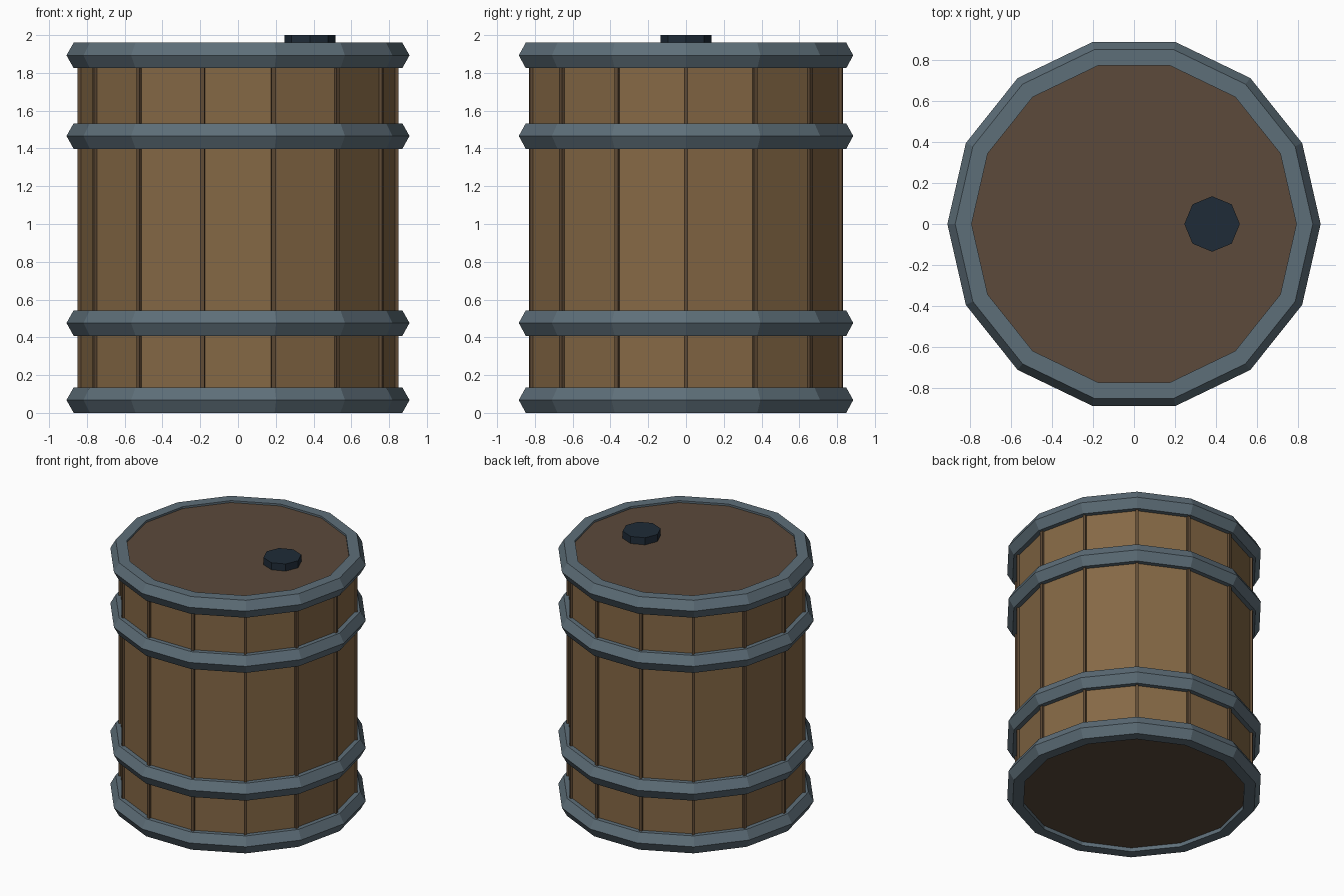
import bpy, bmesh
from math import sin, cos, pi

if "Cube" in bpy.data.objects:
    bpy.data.objects.remove(bpy.data.objects["Cube"])

SIDES = 14


def material(name, rgb):
    m = bpy.data.materials.new(name)
    m.diffuse_color = [(c / 255) ** 2.2 for c in rgb] + [1]
    m.use_nodes = True
    m.node_tree.nodes["Principled BSDF"].inputs["Base Color"].default_value = m.diffuse_color
    return m


wood = material("stave_wood", (132, 104, 71))
seam = material("seam_wood", (96, 76, 56))
lid_wood = material("lid_wood", (92, 75, 61))
iron = material("hoop_iron", (94, 110, 120))
dark = material("bung_iron", (36, 47, 58))


def finish(name, bm, mat):
    bmesh.ops.recalc_face_normals(bm, faces=bm.faces)
    me = bpy.data.meshes.new(name)
    bm.to_mesh(me)
    bm.free()
    me.materials.append(mat)
    ob = bpy.data.objects.new(name, me)
    bpy.context.collection.objects.link(ob)
    return ob


def ring(bm, r, z, n, cx=0):
    return [bm.verts.new((cx + r * cos(2 * pi * i / n), r * sin(2 * pi * i / n), z))
            for i in range(n)]


def bridge(bm, a, b):
    n = len(a)
    for i in range(n):
        j = (i + 1) % n
        bm.faces.new((a[i], a[j], b[j], b[i]))


def prism(name, r, z0, z1, mat, n=SIDES, cx=0):
    bm = bmesh.new()
    a, b = ring(bm, r, z0, n, cx), ring(bm, r, z1, n, cx)
    bridge(bm, a, b)
    bm.faces.new(a)
    bm.faces.new(b)
    return finish(name, bm, mat)


def hoop(name, z, mat):
    # closed profile with a ridge around the outside
    profile = [(0.79, 0), (0.87, 0), (0.908, 0.068), (0.87, 0.135), (0.79, 0.135)]
    bm = bmesh.new()
    rings = [ring(bm, r, z + h, SIDES) for r, h in profile]
    for i in range(len(rings)):
        bridge(bm, rings[i - 1], rings[i])
    return finish(name, bm, mat)


# Barrel wall, top lid and bottom
prism("staves", 0.835, 0.06, 1.89, wood)
prism("top_lid", 0.795, 1.88, 1.945, lid_wood)
prism("bottom_lid", 0.795, 0.03, 0.07, lid_wood)

# Thin strips covering the stave joints at each corner
for k in range(SIDES):
    bm = bmesh.new()
    bmesh.ops.create_cube(bm, size=1)
    for v in bm.verts:
        v.co.x = 0.835 + v.co.x * 0.03
        v.co.y *= 0.022
        v.co.z = 0.975 + v.co.z * 1.79
    strip = finish(f"seam_strip_{k + 1}", bm, seam)
    strip.rotation_euler.z = 2 * pi * k / SIDES

# Iron hoops
for k, z in enumerate((0, 0.408, 1.398, 1.825)):
    hoop(f"hoop_{k + 1}", z, iron)

# Bung on the lid
prism("bung", 0.135, 1.92, 2.0, dark, n=8, cx=0.38)
